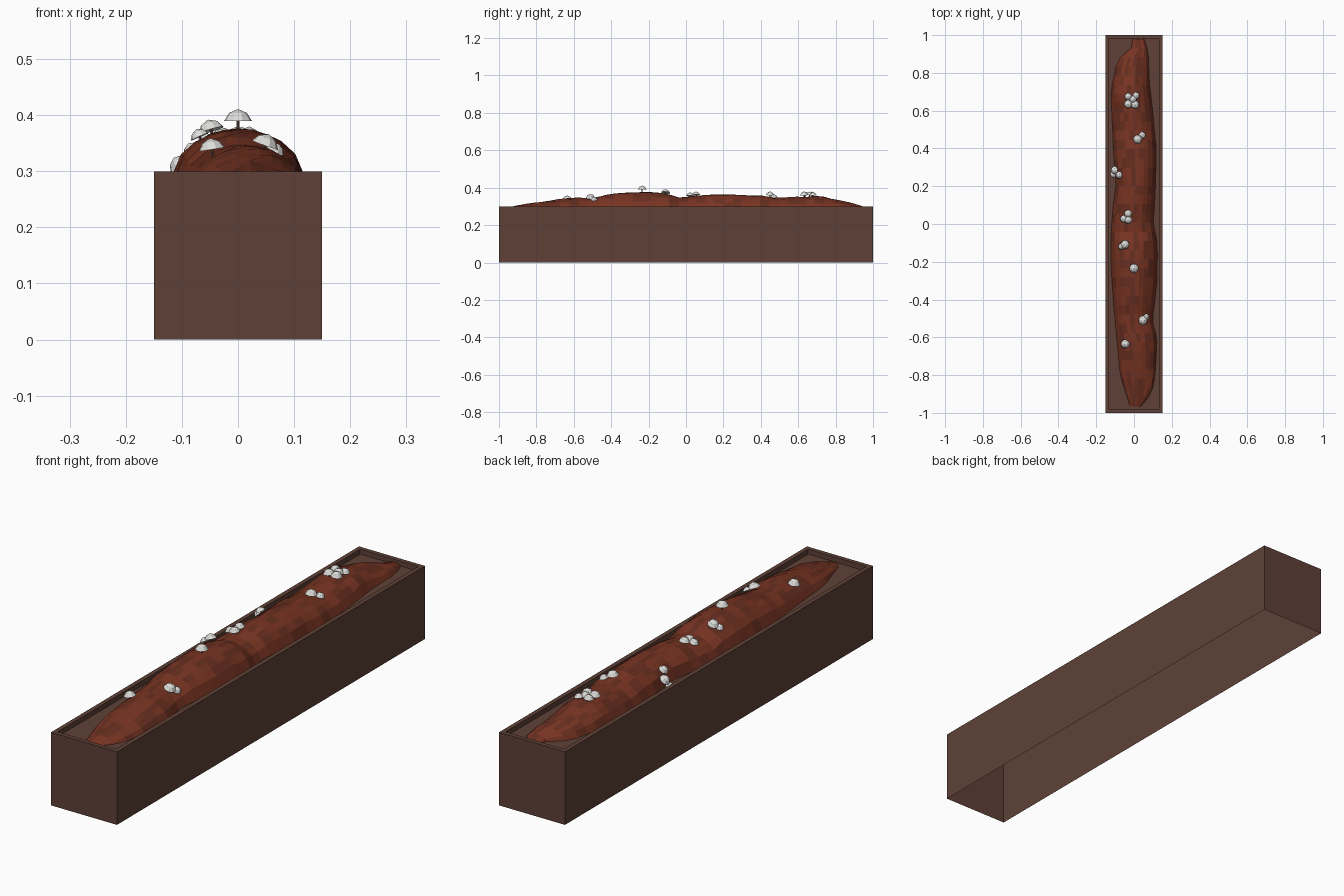
import bpy, bmesh, random
from mathutils import Vector, Matrix

if "Cube" in bpy.data.objects:
    bpy.data.objects.remove(bpy.data.objects["Cube"])

random.seed(7)


def material(name, rgb):
    m = bpy.data.materials.new(name)
    m.diffuse_color = (*rgb, 1)
    m.use_nodes = True
    m.node_tree.nodes["Principled BSDF"].inputs["Base Color"].default_value = m.diffuse_color
    return m


WOOD = material("planter brown", (0.112, 0.053, 0.038))
SOIL = material("soil red", (0.188, 0.034, 0.016))
DARK = material("soil dark red", (0.135, 0.027, 0.014))
CAP = material("cap white", (0.72, 0.72, 0.70))
STEM = material("stem brown", (0.10, 0.045, 0.035))


def finish(bm, name, *mats):
    bmesh.ops.recalc_face_normals(bm, faces=bm.faces)
    me = bpy.data.meshes.new(name)
    bm.to_mesh(me)
    bm.free()
    for m in mats:
        me.materials.append(m)
    ob = bpy.data.objects.new(name, me)
    bpy.context.collection.objects.link(ob)
    return ob


# Planter: open-bottomed shell with a rim and a recessed floor
bm = bmesh.new()


def rect(x, y, z):
    return [bm.verts.new((sx * x, sy * y, z))
            for sx, sy in ((-1, -1), (1, -1), (1, 1), (-1, 1))]


rings = [rect(.15, 1, 0), rect(.15, 1, .3), rect(.132, .982, .3), rect(.132, .982, .28)]
for a, b in zip(rings, rings[1:]):
    for i in range(4):
        j = (i + 1) % 4
        bm.faces.new((a[i], a[j], b[j], b[i]))
bm.faces.new(rings[-1])
finish(bm, "planter_box", WOOD)

# Soil mound outline: (y, value) guides
LEFT = [(-.965, -.03), (-.8, -.08), (-.6, -.097), (-.4, -.115), (-.2, -.127), (-.05, -.127),
        (.1, -.115), (.2, -.1), (.4, -.115), (.7, -.127), (.84, -.1), (.9, -.07), (.93, -.02), (.98, -.015)]
RIGHT = [(-.965, .045), (-.9, .1), (-.8, .12), (-.6, .127), (-.51, .1), (-.45, .11), (-.3, .127),
         (-.1, .128), (0, .108), (.2, .118), (.4, .122), (.6, .105), (.75, .085), (.9, .083), (.98, .06)]
TOP = [(-.965, .288), (-.92, .302), (-.8, .32), (-.65, .343), (-.5, .346), (-.4, .368), (-.22, .38),
       (-.1, .37), (-.03, .344), (.02, .35), (.1, .362), (.25, .363), (.4, .357), (.5, .344),
       (.7, .356), (.8, .337), (.9, .313), (.98, .29)]


def lerp(table, y):
    for (y0, v0), (y1, v1) in zip(table, table[1:]):
        if y <= y1:
            return v0 + (v1 - v0) * max(0, (y - y0) / (y1 - y0))
    return table[-1][1]


BASE = .27


def surface(x, y):
    l, r = lerp(LEFT, y), lerp(RIGHT, y)
    u = (2 * x - l - r) / (r - l)
    return BASE + (lerp(TOP, y) - BASE) * max(0, 1 - u * u) ** .6


# Soil mound: a lumpy faceted grid with darker clods
bm = bmesh.new()
NX, NY = 10, 40
rows = []
for j in range(NY + 1):
    y = -.965 + 1.945 * j / NY
    l, r = lerp(LEFT, y), lerp(RIGHT, y)
    row = []
    for i in range(NX + 1):
        x = l + (r - l) * i / NX
        z = surface(x, y)
        if 0 < i < NX and 0 < j < NY:
            z += random.uniform(-.003, .003)
        row.append(bm.verts.new((x, y, z)))
    rows.append(row)
for j in range(NY):
    for i in range(NX):
        f = bm.faces.new((rows[j][i], rows[j][i + 1], rows[j + 1][i + 1], rows[j + 1][i]))
        f.material_index = int(random.random() < .3)
# end caps closing down to the floor
for row in (rows[0], rows[-1]):
    bm.faces.new(row)
finish(bm, "soil_mound", SOIL, DARK)


def mushroom(n, x, y, s, tilt):
    e = .02
    normal = Vector((-(surface(x + e, y) - surface(x - e, y)) / (2 * e) * tilt,
                     -(surface(x, y + e) - surface(x, y - e)) / (2 * e) * tilt, 1)).normalized()
    rot = Vector((0, 0, 1)).rotation_difference(normal).to_matrix().to_4x4()
    place = Matrix.Translation((x, y, surface(x, y))) @ rot @ Matrix.Scale(s, 4)
    # stem
    bm = bmesh.new()
    bmesh.ops.create_cone(bm, segments=6, radius1=.0035, radius2=.003, depth=.034,
                          cap_ends=True, matrix=Matrix.Translation((0, 0, .002)))
    bm.transform(place)
    finish(bm, f"mushroom_stem_{n}", STEM)
    # faceted cap: two dome bands and a shallow hollow underside
    bm = bmesh.new()
    for r1, r2, z0, z1 in ((.025, .016, .011, .025), (.016, 0, .025, .032), (.025, 0, .011, .014)):
        bmesh.ops.create_cone(bm, segments=9, radius1=r1, radius2=r2, depth=z1 - z0,
                              matrix=Matrix.Translation((0, 0, (z0 + z1) / 2)))
    bmesh.ops.remove_doubles(bm, verts=bm.verts, dist=1e-5)
    bm.transform(place)
    finish(bm, f"mushroom_cap_{n}", CAP)


# Mushrooms: x, y, size, lean along slope
SPOTS = [(-.03, .675, .8, .6), (.01, .68, .75, .6), (-.03, .635, .9, .6), (.005, .632, .9, .6), (-.005, .66, .8, .4),
         (.018, .448, .95, .6), (.042, .47, .75, .8),
         (-.096, .285, .9, .6), (-.106, .262, .75, .6), (-.075, .26, .8, .6),
         (-.03, .055, .85, .6), (-.052, .028, .8, .8), (-.03, .022, .85, .5),
         (-.045, -.11, .95, .8), (-.065, -.12, .7, .8),
         (0, -.235, 1, 0), (.044, -.51, 1, .8), (.062, -.49, .7, .8), (-.045, -.635, .95, .3)]
for n, spot in enumerate(SPOTS, 1):
    mushroom(n, *spot)
